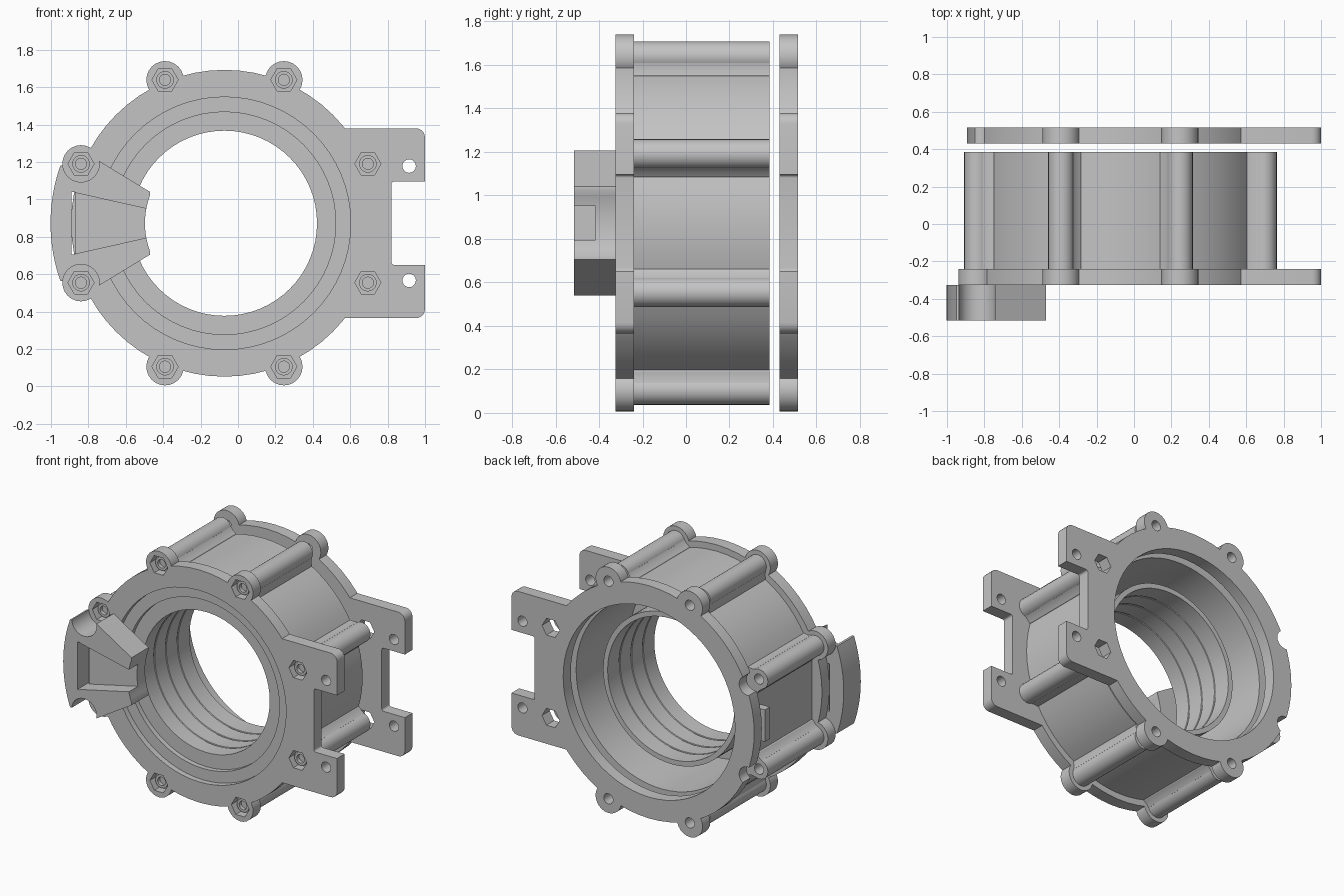
import bpy, bmesh, math
from math import sin, cos, pi, radians

if "Cube" in bpy.data.objects:
    bpy.data.objects.remove(bpy.data.objects["Cube"])

CX, CZ = -0.0725, 0.8725          # bore axis
BOLT_R = 0.83
FRONT, FLANGE_BACK, BODY_BACK = -0.325, -0.24, 0.385
COVER_FRONT, COVER_BACK = 0.43, 0.515
bolt_angles = [radians(22.5 + 45 * k) for k in range(8)]
bolts = [(CX + BOLT_R * cos(a), CZ + BOLT_R * sin(a)) for a in bolt_angles]

grey = bpy.data.materials.new("Machined grey")
grey.use_nodes = True
GREY = (0.55, 0.55, 0.55, 1)
grey.diffuse_color = GREY
grey.node_tree.nodes["Principled BSDF"].inputs["Base Color"].default_value = GREY


def finish(name, bm):
    bmesh.ops.recalc_face_normals(bm, faces=bm.faces)
    mesh = bpy.data.meshes.new(name)
    bm.to_mesh(mesh)
    bm.free()
    ob = bpy.data.objects.new(name, mesh)
    mesh.materials.append(grey)
    bpy.context.collection.objects.link(ob)
    return ob


def prism(name, outline, y0, y1):
    """Extrude an (x, z) outline from y0 to y1."""
    bm = bmesh.new()
    face = bm.faces.new([bm.verts.new((x, y0, z)) for x, z in outline])
    ext = bmesh.ops.extrude_face_region(bm, geom=[face])["geom"]
    moved = [v for v in ext if isinstance(v, bmesh.types.BMVert)]
    bmesh.ops.translate(bm, verts=moved, vec=(0, y1 - y0, 0))
    return finish(name, bm)


def arc(x, z, r, a0, a1, n):
    return [(x + r * cos(a0 + (a1 - a0) * i / n), z + r * sin(a0 + (a1 - a0) * i / n))
            for i in range(n + 1)]


def disc(name, x, z, r, y0, y1, n=48):
    return prism(name, arc(x, z, r, 0, 2 * pi, n)[:-1], y0, y1)


def rect(x0, x1, z0, z1):
    return [(x0, z0), (x1, z0), (x1, z1), (x0, z1)]


def rounded(x0, x1, z0, z1, r):
    corners = [(x1 - r, z1 - r), (x0 + r, z1 - r), (x0 + r, z0 + r), (x1 - r, z0 + r)]
    return [p for i, (x, z) in enumerate(corners)
            for p in arc(x, z, r, i * pi / 2, (i + 1) * pi / 2, 5)]


def radial(a, points):
    """Turn (radius, sideways) points about the bore axis by angle a."""
    return [(CX + r * cos(a) - t * sin(a), CZ + r * sin(a) + t * cos(a)) for r, t in points]


def lathe(name, profile, n=64):
    """Spin a closed (radius, y) profile about the bore axis."""
    bm = bmesh.new()
    rings = [[bm.verts.new((CX + r * cos(2 * pi * i / n), y, CZ + r * sin(2 * pi * i / n)))
              for i in range(n)] for r, y in profile]
    for j, a in enumerate(rings):
        b = rings[(j + 1) % len(rings)]
        for i in range(n):
            k = (i + 1) % n
            bm.faces.new((a[i], a[k], b[k], b[i]))
    return finish(name, bm)


def combine(target, tools, operation):
    for tool in tools:
        mod = target.modifiers.new("Shape", "BOOLEAN")
        mod.operation, mod.solver, mod.object = operation, "EXACT", tool
        bpy.context.view_layer.objects.active = target
        bpy.ops.object.modifier_apply(modifier=mod.name)
        bpy.data.objects.remove(tool)


def smooth(ob):
    bpy.ops.object.select_all(action="DESELECT")
    ob.select_set(True)
    bpy.context.view_layer.objects.active = ob
    bpy.ops.object.shade_smooth_by_angle(angle=radians(30))


def eared_plate(name, y0, y1, lugs):
    """Disc with bolt lugs and two mounting ears on the left."""
    plate = disc(name, CX, CZ, 0.82, y0, y1, 64)
    parts = [prism("ears", rounded(0.3, 1.0, 0.365, 1.38, 0.05), y0, y1)]
    parts += [disc("lug", x, z, 0.1, y0, y1, 24) for x, z in lugs]
    combine(plate, parts, "UNION")
    cuts = [prism("ear_gap", rounded(0.82, 1.2, 0.65, 1.095, 0.015), y0 - 0.1, y1 + 0.1)]
    cuts += [disc("ear_hole", 0.915, z, 0.036, y0 - 0.1, y1 + 0.1, 20) for z in (0.567, 1.178)]
    combine(plate, cuts, "DIFFERENCE")
    return plate


# Front flange with a stepped bore and hexagonal bolt pockets
flange = eared_plate("front_flange", FRONT, FLANGE_BACK, bolts)
cuts = [disc("bore", CX, CZ, 0.595, -0.5, 0, 64), disc("step", CX, CZ, 0.675, -0.5, -0.285, 64)]
cuts += [disc("pocket", x, z, 0.07, -0.5, -0.265, 6) for x, z in bolts]
combine(flange, cuts, "DIFFERENCE")
smooth(flange)

# Bolt heads sunk in the pockets
for i, (x, z) in enumerate(bolts):
    head = disc(f"bolt_head_{i + 1}", x, z, 0.047, -0.295, -0.26, 20)
    combine(head, [disc("socket", x, z, 0.03, -0.4, -0.27, 16)], "DIFFERENCE")
    smooth(head)

# Housing body with a rib along every bolt and a flat on the right side
body = disc("housing_body", CX, CZ, 0.775, FLANGE_BACK, BODY_BACK, 64)
flat = prism("side_flat", rect(-1.0, -0.815, 0.65, 1.095), -0.5, 0.6)
combine(body, [flat], "DIFFERENCE")
ribs = []
for a, (x, z) in zip(bolt_angles, bolts):
    flare = [(0.70, -0.09), (0.775, -0.09), (0.80, -0.075), (0.825, -0.069),
             (0.825, 0.069), (0.80, 0.075), (0.775, 0.09), (0.70, 0.09)]
    ribs += [prism("flare", radial(a, flare), FLANGE_BACK, BODY_BACK),
             disc("rib", x, z, 0.069, FLANGE_BACK, BODY_BACK, 24)]
ribs.append(prism("side_tab", rect(-0.885, -0.78, 0.76, 0.985), 0.33, BODY_BACK))
combine(body, ribs, "UNION")
cuts = [disc("chamber", CX, CZ, 0.66, -0.5, 0.6, 64)]
cuts += [disc("bolt_hole", x, z, 0.036, 0.1, 0.6, 16) for x, z in bolts]
combine(body, cuts, "DIFFERENCE")
smooth(body)

# Inner sleeve with fine grooves, and the shelf that closes the chamber
inner, outer, tip = 0.495, 0.53, 0.27
profile = [(0.69, -0.25), (inner, -0.25)]
for y in (-0.13, 0.0, 0.13):
    profile += [(inner, y), (inner + 0.005, y + 0.003), (inner + 0.005, y + 0.01), (inner, y + 0.013)]
profile += [(inner, tip), (outer, tip), (outer, -0.21), (0.69, -0.21)]
smooth(lathe("inner_sleeve", profile))

# Back cover ring, clear of the body, notched at the two right-hand bolts
cover = eared_plate("back_cover", COVER_FRONT, COVER_BACK,
                    [p for p in bolts if abs(p[0] - CX) < 0.5])
cuts = [disc("opening", CX, CZ, 0.67, 0.3, 0.7, 64)]
for x, z in bolts:
    if x < -0.6:
        cuts.append(disc("notch", x, z, 0.065, 0.3, 0.7, 20))
    elif x > 0.5:
        cuts.append(disc("hex_hole", x, z, 0.068, 0.3, 0.7, 6))
    else:
        cuts.append(disc("round_hole", x, z, 0.036, 0.3, 0.7, 20))
combine(cover, cuts, "DIFFERENCE")
smooth(cover)

# Wedge block on the front, with bolt reliefs, a tapered window and a narrow slot
sweep = radians(19.3)
wedge_outline = arc(CX, CZ, 0.93, pi - sweep, pi + sweep, 18)
wedge_outline += [(-0.75, 0.535), (-0.47, 0.705)]
wedge_outline += arc(CX, CZ, 0.425, pi + radians(21), pi - radians(21), 10)
wedge_outline += [(-0.47, 1.04), (-0.75, 1.21)]
wedge = prism("wedge_block", wedge_outline, -0.515, FRONT)
cuts = [disc("bolt_relief", x, z, 0.098, -0.7, 0, 24) for x, z in bolts if x < -0.6]
cuts.append(prism("window", [(-0.89, 0.705), (-0.40, 0.815), (-0.40, 0.93), (-0.89, 1.04)], -0.7, -0.415))
cuts.append(prism("slot", rect(-0.89, -0.872, 0.705, 1.04), -0.7, 0))
combine(wedge, cuts, "DIFFERENCE")
smooth(wedge)
